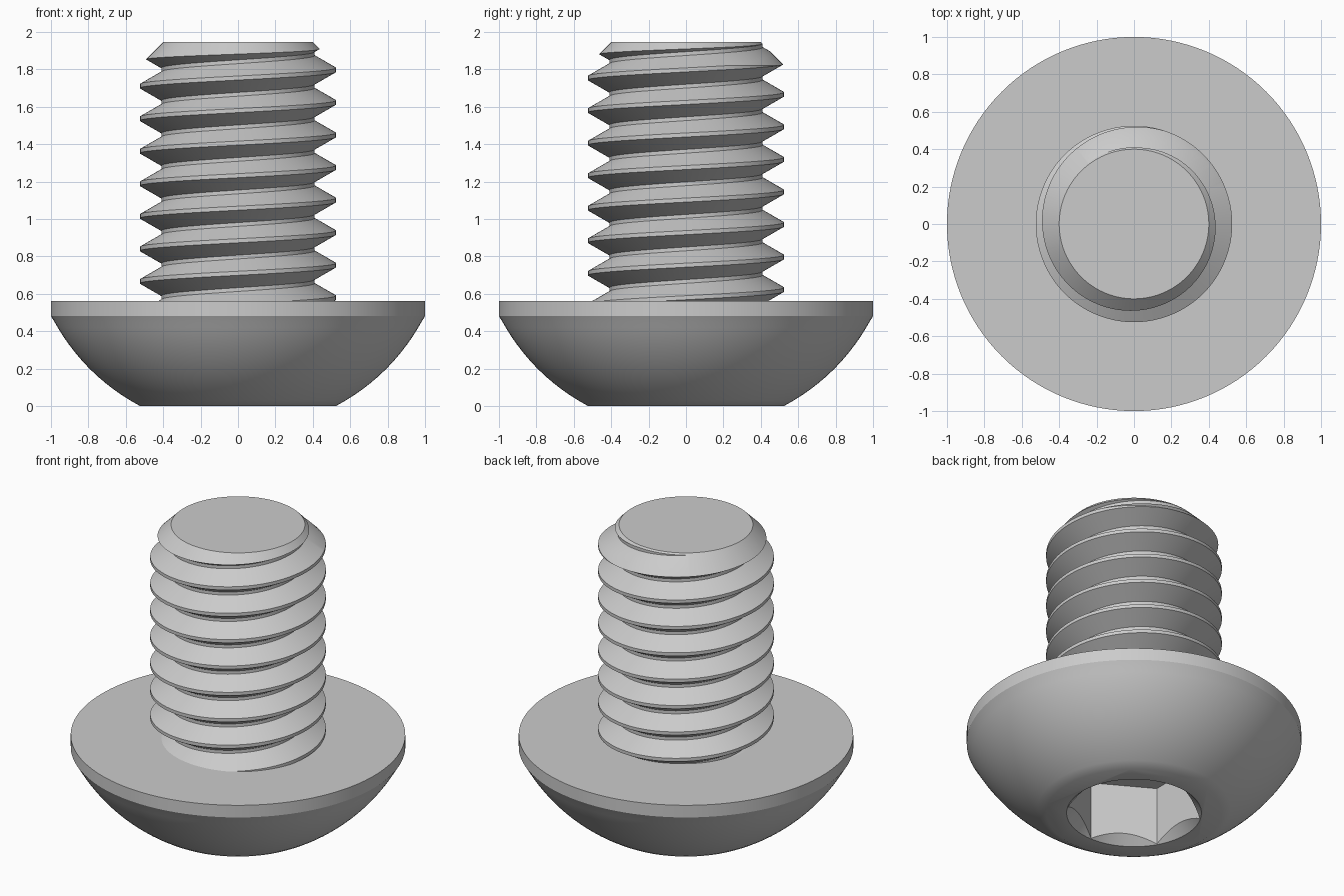
import bpy
import bmesh
from math import cos, sin, pi

if "Cube" in bpy.data.objects:
    bpy.data.objects.remove(bpy.data.objects["Cube"])

PITCH, CREST_R, ROOT_R = 0.174, 0.525, 0.41
TOP, HEAD_TOP = 1.945, 0.56

steel = bpy.data.materials.new("steel grey")
steel.use_nodes = True
GREY = (0.6, 0.6, 0.6, 1)
steel.diffuse_color = GREY
steel.node_tree.nodes["Principled BSDF"].inputs["Base Color"].default_value = GREY


def finish(bm, name):
    bmesh.ops.recalc_face_normals(bm, faces=bm.faces)
    mesh = bpy.data.meshes.new(name)
    bm.to_mesh(mesh)
    bm.free()
    mesh.materials.append(steel)
    obj = bpy.data.objects.new(name, mesh)
    bpy.context.collection.objects.link(obj)
    return obj


def lathe(name, profile, sides, turn=0.0):
    """Solid of revolution from (radius, z) points, capped at both ends."""
    bm = bmesh.new()
    rings = [[bm.verts.new((r * cos(turn + 2 * pi * i / sides),
                            r * sin(turn + 2 * pi * i / sides), z))
              for i in range(sides)] for r, z in profile]
    for low, high in zip(rings, rings[1:]):
        for i in range(sides):
            j = (i + 1) % sides
            bm.faces.new((low[i], low[j], high[j], high[i]))
    bm.faces.new(rings[0])
    bm.faces.new(rings[-1])
    return finish(bm, name)


def carve(obj, cutter, operation):
    """Apply a boolean and discard the cutter."""
    mod = obj.modifiers.new("carve", "BOOLEAN")
    mod.operation, mod.object, mod.solver = operation, cutter, "EXACT"
    graph = bpy.context.evaluated_depsgraph_get()
    mesh = bpy.data.meshes.new_from_object(obj.evaluated_get(graph))
    obj.modifiers.clear()
    obj.data = mesh
    bpy.data.objects.remove(cutter)


# Domed head: spherical arc, short vertical rim, flat bearing face
CENTRE, BALL = 0.99, 1.12
dome = [((BALL ** 2 - (CENTRE - z) ** 2) ** 0.5, z)
        for z in (0.48 * i / 16 for i in range(16))]
head = lathe("domed_head", dome + [(1, 0.48), (1, HEAD_TOP)], 128)

# Hex socket with a conical lead-in
carve(head, lathe("hex_cutter", [(0.40, -0.1), (0.40, 0.385)], 6, pi / 6), "DIFFERENCE")
carve(head, lathe("lead_in_cutter", [(0.503, -0.1), (0.253, 0.15)], 96, 0.01), "DIFFERENCE")


# Threaded shank: one trapezoid tooth swept along a right-handed helix
def threaded_shank(columns=96, turns=11):
    crest, flank = PITCH / 16, 0.066
    tooth = [(CREST_R, -crest), (CREST_R, crest),
             (ROOT_R, crest + flank), (ROOT_R, PITCH - crest - flank)]
    start = 1.797 - 9 * PITCH
    bm = bmesh.new()
    rows = 4 * turns
    grid = []
    for i in range(columns):
        a = 2 * pi * i / columns
        column = []
        for j in range(rows + 5):
            r, dz = tooth[j % 4]
            z = start + PITCH * (j // 4 + i / columns) + dz
            column.append(bm.verts.new((r * cos(a), r * sin(a), z)))
        grid.append(column)
    for i in range(columns):
        last = i == columns - 1
        here, after = grid[i], grid[0][4:] if last else grid[i + 1]
        for j in range(rows):
            bm.faces.new((here[j], after[j], after[j + 1], here[j + 1]))
    bmesh.ops.delete(bm, geom=[v for v in bm.verts if not v.link_faces], context="VERTS")
    # Close each open spiral end with a fan to the axis
    border = [e for e in bm.edges if e.is_boundary]
    middle = start + PITCH * turns / 2
    for is_top in (False, True):
        loop = [e for e in border if (e.verts[0].co.z > middle) == is_top]
        height = sum(e.verts[0].co.z for e in loop) / len(loop)
        hub = bm.verts.new((0, 0, height))
        for e in loop:
            bm.faces.new((e.verts[0], e.verts[1], hub))
    return finish(bm, "threaded_shank")


shank = threaded_shank()

# Trim the shank to length with a 45 degree chamfer at its tip
trim = [(0.6, 0.5), (0.6, TOP - 0.2), (0.4, TOP)]
carve(shank, lathe("tip_trimmer", trim, 128, 0.01), "INTERSECT")

# Smooth curved surfaces, keep machined edges crisp
for obj in (head, shank):
    bpy.ops.object.select_all(action="DESELECT")
    obj.select_set(True)
    bpy.context.view_layer.objects.active = obj
    bpy.ops.object.shade_smooth_by_angle()
